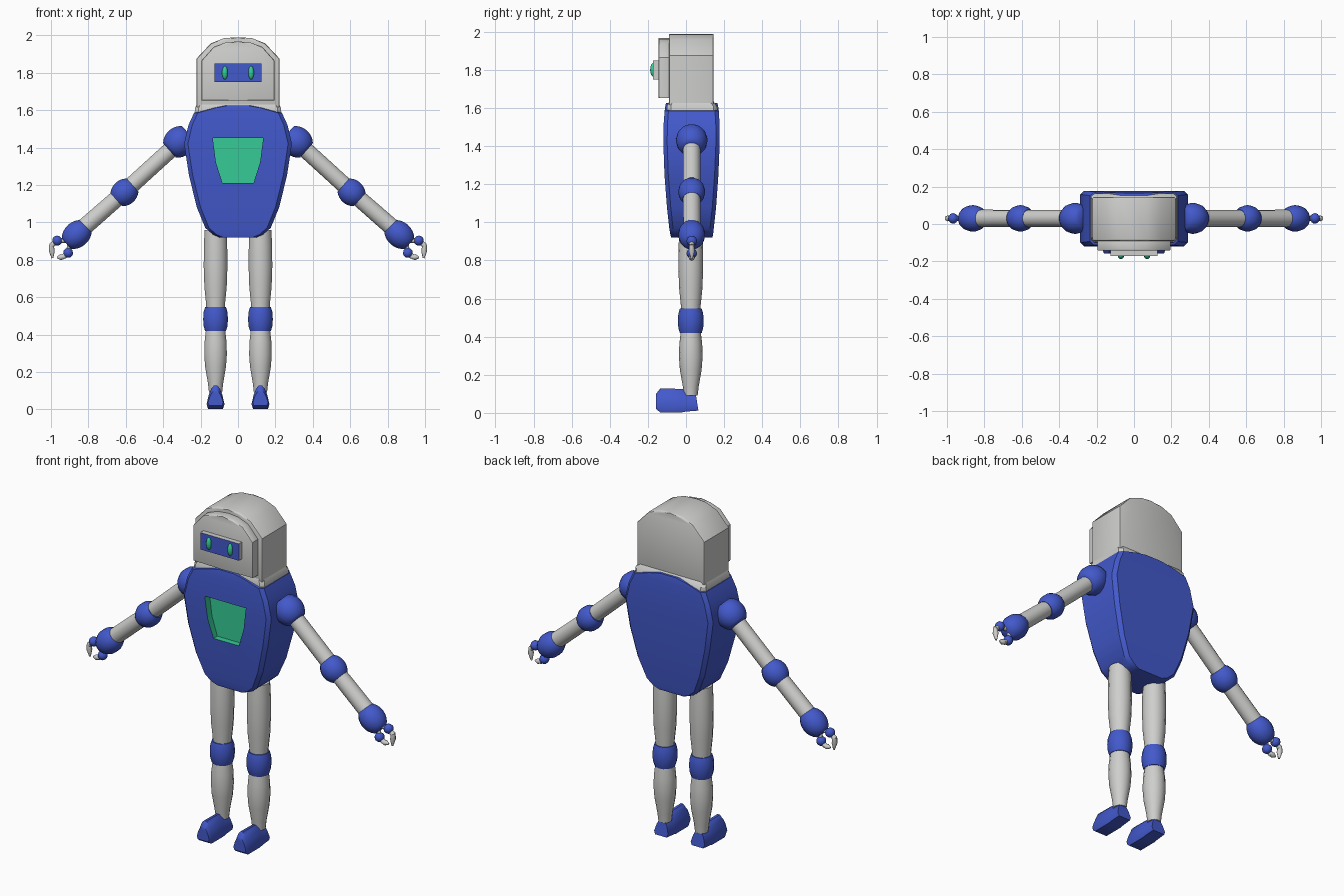
import bpy, bmesh, math
from mathutils import Vector

if "Cube" in bpy.data.objects:
    bpy.data.objects.remove(bpy.data.objects["Cube"])


def material(name, rgb):
    m = bpy.data.materials.new(name)
    m.diffuse_color = (*rgb, 1)
    m.use_nodes = True
    m.node_tree.nodes["Principled BSDF"].inputs["Base Color"].default_value = m.diffuse_color
    return m


BLUE = material("blue_shell", (0.055, 0.10, 0.60))
GREY = material("light_grey", (0.62, 0.62, 0.61))
GREEN = material("green_glow", (0.035, 0.60, 0.30))


def loft(name, rings, mat, angle=35, bevel=0):
    """Skin equal-length rings of points and cap both ends."""
    bm = bmesh.new()
    vs = [[bm.verts.new(p) for p in r] for r in rings]
    n = len(rings[0])
    for a, b in zip(vs, vs[1:]):
        for i in range(n):
            j = (i + 1) % n
            bm.faces.new((a[i], a[j], b[j], b[i]))
    bm.faces.new(vs[0])
    bm.faces.new(vs[-1])
    if bevel:
        rims = [e for e in bm.edges if len({v for v in e.verts} & set(vs[0])) == 2
                or len({v for v in e.verts} & set(vs[-1])) == 2]
        bmesh.ops.bevel(bm, geom=rims, offset=bevel, segments=2, profile=0.5, affect='EDGES')
    bmesh.ops.recalc_face_normals(bm, faces=bm.faces)
    me = bpy.data.meshes.new(name)
    bm.to_mesh(me)
    bm.free()
    me.materials.append(mat)
    ob = bpy.data.objects.new(name, me)
    bpy.context.collection.objects.link(ob)
    smooth(ob, angle)
    return ob


def smooth(ob, angle):
    bpy.ops.object.select_all(action='DESELECT')
    ob.select_set(True)
    bpy.context.view_layer.objects.active = ob
    bpy.ops.object.shade_smooth_by_angle(angle=math.radians(angle))


def turned(name, p0, p1, profile, mat, seg=14, angle=50):
    """Round part along p0-p1; profile holds (fraction, radius)."""
    p0, p1 = Vector(p0), Vector(p1)
    d = (p1 - p0).normalized()
    u = Vector((0, 1, 0))
    w = d.cross(u)
    ang = [2 * math.pi * i / seg for i in range(seg)]
    rings = [[p0.lerp(p1, t) + (u * math.cos(a) + w * math.sin(a)) * r for a in ang]
             for t, r in profile]
    return loft(name, rings, mat, angle)


def ball(name, c, axis, half, r, mat, blunt=0.15, seg=14):
    """Ellipsoid bead along an axis, with blunted ends."""
    c, axis = Vector(c), Vector(axis).normalized() * half
    prof = []
    for k in range(9):
        a = blunt + (math.pi - 2 * blunt) * k / 8
        prof.append((0.5 - 0.5 * math.cos(a) / math.cos(blunt), r * math.sin(a)))
    return turned(name, c - axis, c + axis, prof, mat, seg)


def slab(name, half, y0, y1, mat, bevel=0):
    """Symmetric front outline, given as its right half, extruded in y."""
    out = half + [(-x, z) for x, z in reversed(half) if x > 0]
    return loft(name, [[(x, y, z) for x, z in out] for y in (y0, y1)], mat, 35, bevel)


def box_ring(z, hx, y0, y1, c):
    return [(hx, y0 + c, z), (hx, y1 - c, z), (hx - c, y1, z), (c - hx, y1, z),
            (-hx, y1 - c, z), (-hx, y0 + c, z), (c - hx, y0, z), (hx - c, y0, z)]


# Torso shell
rows = [(0.92, 0.10, -0.078, 0.138), (0.935, 0.135, -0.082, 0.142),
        (0.97, 0.175, -0.088, 0.146), (1.08, 0.22, -0.10, 0.158),
        (1.25, 0.262, -0.113, 0.17), (1.42, 0.288, -0.119, 0.177),
        (1.52, 0.265, -0.117, 0.176), (1.585, 0.235, -0.112, 0.172),
        (1.612, 0.14, -0.108, 0.168), (1.625, 0.07, -0.105, 0.165)]
torso = loft("torso", [box_ring(*r, 0.02) for r in rows], BLUE, 40)

# Recessed chest panel
cutter = slab("chest_cutter", [(0.0, 1.45), (0.135, 1.45), (0.118, 1.32), (0.083, 1.21), (0.0, 1.21)],
              -0.3, -0.075, GREEN)
torso.data.materials.append(GREEN)
mod = torso.modifiers.new("chest_recess", 'BOOLEAN')
mod.object = cutter
mod.operation = 'DIFFERENCE'
mod.solver = 'EXACT'
mod.material_mode = 'TRANSFER'
bpy.context.view_layer.objects.active = torso
bpy.ops.object.modifier_apply(modifier=mod.name)
bpy.data.objects.remove(cutter, do_unlink=True)
smooth(torso, 30)

# Neck collar and head
loft("collar", [box_ring(1.582, 0.232, -0.10, 0.165, 0.02),
                box_ring(1.61, 0.23, -0.10, 0.163, 0.02),
                box_ring(1.64, 0.215, -0.085, 0.14, 0.02)], GREY)
slab("head", [(0, 1.60), (0.222, 1.60), (0.222, 1.875), (0.145, 1.957), (0.07, 1.986), (0, 1.988)],
     -0.09, 0.145, GREY, 0.01)
slab("face_plate", [(0, 1.652), (0.195, 1.652), (0.195, 1.865), (0.13, 1.938), (0.065, 1.962), (0, 1.967)],
     -0.143, -0.085, GREY, 0.008)

# Visor: grey box with a blue front
visor = slab("visor", [(0, 1.75), (0.126, 1.75), (0.126, 1.85), (0, 1.85)], -0.172, -0.14, GREY)
visor.data.materials.append(BLUE)
for f in visor.data.polygons:
    f.material_index = 1 if f.normal.y < -0.5 else 0

# Fingers: knuckle position and claw tip
fingers = {"upper": ((0.967, 0.902), (0.998, 0.875), (0.992, 0.808)),
           "lower": ((0.908, 0.837), (0.935, 0.815), (0.968, 0.812))}

for side, s in (("left", 1), ("right", -1)):
    def P(x, z, y=0.03):
        return Vector((s * x, y, z))

    ball(side + "_eye", P(0.07, 1.80, -0.172), (0, 0, 1), 0.036, 0.016, GREEN, 0.05, 10)

    # Arm
    arm = P(0.27, -0.24, 0)
    ball(side + "_shoulder", P(0.315, 1.43), arm, 0.068, 0.083, BLUE, 0.7)
    turned(side + "_upper_arm", P(0.32, 1.425), P(0.6, 1.17), [(0, 0.045), (1, 0.045)], GREY)
    ball(side + "_elbow", P(0.607, 1.16), arm, 0.058, 0.071, BLUE, 0.75)
    turned(side + "_forearm", P(0.61, 1.16), P(0.85, 0.95), [(0, 0.045), (1, 0.047)], GREY)
    ball(side + "_wrist", P(0.862, 0.935), arm, 0.074, 0.071, BLUE, 0.55)

    # Claw hand
    for f, (knuckle, bend, tip) in fingers.items():
        turned(f"{side}_{f}_finger_link", P(0.895, 0.905), P(*knuckle),
               [(0, 0.014), (1, 0.012)], GREY, 8)
        ball(f"{side}_{f}_knuckle", P(*knuckle), P(1, -0.25, 0), 0.025, 0.028, BLUE, 0.3, 10)
        turned(f"{side}_{f}_claw_base", P(*knuckle), P(*bend), [(0, 0.012), (1, 0.015)], GREY, 8)
        turned(f"{side}_{f}_claw_tip", P(*bend), P(*tip),
               [(-0.1, 0.012), (0.4, 0.016), (1, 0.005)], GREY, 8)

    # Leg
    turned(side + "_thigh", P(0.12, 0.96, 0.025), P(0.12, 0.52, 0.025),
           [(0, 0.06), (0.2, 0.064), (0.45, 0.065), (0.7, 0.061), (0.9, 0.052), (1, 0.05)], GREY)
    turned(side + "_knee", P(0.12, 0.547, 0.025), P(0.12, 0.418, 0.025),
           [(0, 0.057), (0.2, 0.065), (0.5, 0.068), (0.8, 0.065), (1, 0.057)], BLUE)
    turned(side + "_shin", P(0.12, 0.43, 0.025), P(0.12, 0.09, 0.025),
           [(0, 0.052), (0.2, 0.06), (0.4, 0.062), (0.6, 0.057), (0.85, 0.042), (1, 0.036)], GREY)

    # Foot: wedge section swept from toe to heel
    section = [(-0.040, 0), (0.040, 0), (0.048, 0.2), (0.036, 0.6), (0.022, 0.88), (0.008, 1),
               (-0.008, 1), (-0.022, 0.88), (-0.036, 0.6), (-0.048, 0.2)]
    stations = [(-0.157, 0.85, 0.02, 0.10), (-0.135, 1, 0.003, 0.128), (-0.02, 1, 0.003, 0.126),
                (0.0, 1, 0.007, 0.114), (0.05, 0.95, 0.012, 0.108)]
    loft(side + "_foot",
         [[(s * 0.12 + x * k, y + (0.015 * (1 - t) if y > 0.01 else 0), z0 + (z1 - z0) * t)
           for x, t in section] for y, k, z0, z1 in stations], BLUE, 40)
